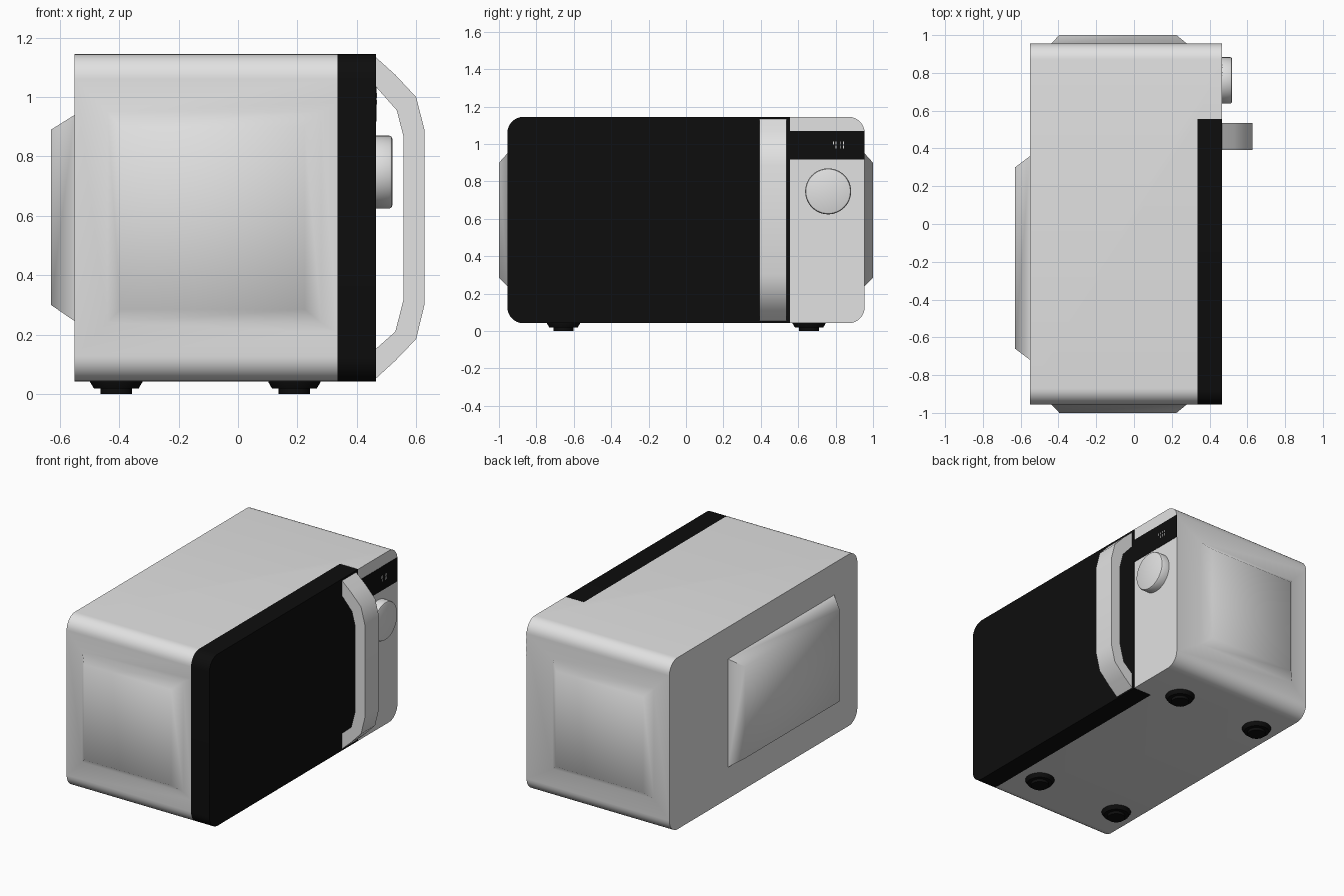
import bpy, bmesh, math
from mathutils import Vector

if "Cube" in bpy.data.objects:
    bpy.data.objects.remove(bpy.data.objects["Cube"])


def material(name, col):
    m = bpy.data.materials.new(name)
    m.diffuse_color = (*col, 1)
    m.use_nodes = True
    m.node_tree.nodes["Principled BSDF"].inputs["Base Color"].default_value = m.diffuse_color
    return m


SILVER = material("silver", (0.76, 0.76, 0.76))
BLACK = material("black", (0.004, 0.004, 0.004))
WHITE = material("display white", (0.9, 0.9, 0.9))


def finish(bm, name, mat, angle=50):
    bmesh.ops.recalc_face_normals(bm, faces=bm.faces)
    me = bpy.data.meshes.new(name)
    bm.to_mesh(me)
    bm.free()
    ob = bpy.data.objects.new(name, me)
    bpy.context.collection.objects.link(ob)
    me.materials.append(mat)
    smooth(ob, angle)
    return ob


def smooth(ob, angle):
    bpy.ops.object.select_all(action='DESELECT')
    ob.select_set(True)
    bpy.context.view_layer.objects.active = ob
    bpy.ops.object.shade_smooth_by_angle(angle=math.radians(angle))


def prism(points, offset):
    """Extrude a closed 3D outline by a vector."""
    bm = bmesh.new()
    face = bm.faces.new([bm.verts.new(p) for p in points])
    ext = bmesh.ops.extrude_face_region(bm, geom=[face], use_keep_orig=True)
    bmesh.ops.translate(bm, vec=offset, verts=[v for v in ext['geom'] if isinstance(v, bmesh.types.BMVert)])
    bmesh.ops.recalc_face_normals(bm, faces=bm.faces)
    return bm


def box(name, lo, hi, mat):
    pts = [(lo[0], y, z) for y, z in ((lo[1], lo[2]), (hi[1], lo[2]), (hi[1], hi[2]), (lo[1], hi[2]))]
    return finish(prism(pts, (hi[0] - lo[0], 0, 0)), name, mat)


def rounded(x, y0, y1, z0, z1, r, left=True, right=True, n=8):
    """Rectangle in the YZ plane with chosen sides rounded."""
    pts = []
    for y, z, sy, sz, a0, on in ((y1, z1, -1, -1, 0, right), (y0, z1, 1, -1, 90, left),
                                 (y0, z0, 1, 1, 180, left), (y1, z0, -1, 1, 270, right)):
        if not on:
            pts.append((x, y, z))
            continue
        for i in range(n + 1):
            a = math.radians(a0 + 90 * i / n)
            pts.append((x, y + sy * r + r * math.cos(a), z + sz * r + r * math.sin(a)))
    return pts


def lathe(name, profile, loc, axis, mat, n=40):
    """Revolve (radius, height) points; the ends are capped."""
    bm = bmesh.new()
    rings = []
    for r, h in profile:
        ring = []
        for i in range(n):
            a = 2 * math.pi * i / n
            c, s = r * math.cos(a), r * math.sin(a)
            p = Vector((h, c, s)) if axis == 'X' else Vector((c, s, h))
            ring.append(bm.verts.new(p + Vector(loc)))
        rings.append(ring)
    for a, b in zip(rings, rings[1:]):
        for i in range(n):
            bm.faces.new((a[i], a[(i + 1) % n], b[(i + 1) % n], b[i]))
    bm.faces.new(rings[0])
    bm.faces.new(rings[-1])
    return finish(bm, name, mat, 35)


# Case with raised side pads, inset from the two flat side walls
BACK, STEP, FRONT = -0.55, 0.335, 0.465
bm = prism(rounded(BACK, -0.955, 0.955, 0.042, 1.145, 0.085), (FRONT - BACK, 0, 0))
for s in (-1, 1):
    wall = max((f for f in bm.faces if f.normal.y * s > 0.999), key=lambda f: f.calc_area())
    for x0, x1, z0, z1, y in ((-0.44, 0.28, 0.24, 0.95, 0.955), (-0.395, 0.225, 0.285, 0.90, 1.0)):
        bmesh.ops.inset_individual(bm, faces=[wall], thickness=0.03)
        c = wall.calc_center_median()
        for v in wall.verts:
            v.co = (x0 if v.co.x < c.x else x1, s * y, z0 if v.co.z < c.z else z1)
case = finish(bm, "case", SILVER)

# Cut the step that the door sits in
cutter = box("door_cutter", (STEP, -1.3, -0.2), (0.8, 0.557, 1.4), SILVER)
cutter.hide_render = True
mod = case.modifiers.new("door_step", 'BOOLEAN')
mod.operation = 'DIFFERENCE'
mod.solver = 'EXACT'
mod.object = cutter
bpy.context.view_layer.objects.active = case
bpy.ops.object.modifier_apply(modifier=mod.name)
bpy.data.objects.remove(cutter, do_unlink=True)
smooth(case, 50)

# Raised pad on the back
bm = bmesh.new()
loops = []
for x, y0, y1, z0, z1 in ((BACK, -0.72, 0.36, 0.245, 0.94), (-0.63, -0.66, 0.30, 0.30, 0.89)):
    loops.append([bm.verts.new((x, y, z)) for y, z in ((y0, z0), (y1, z0), (y1, z1), (y0, z1))])
for i in range(4):
    j = (i + 1) % 4
    bm.faces.new((loops[0][i], loops[0][j], loops[1][j], loops[1][i]))
bm.faces.new(loops[1])
bm.faces.new(loops[0][::-1])
finish(bm, "back_pad", SILVER, 60)

# Door, rounded only on its hinge side
finish(prism(rounded(STEP, -0.955, 0.555, 0.042, 1.145, 0.085, right=False), (FRONT - STEP, 0, 0)),
       "door", BLACK)

# Door handle
outer = [(0.46, 1.138), (0.53, 1.075), (0.60, 1.0), (0.628, 0.89),
         (0.628, 0.30), (0.60, 0.185), (0.53, 0.112), (0.46, 0.048)]
inner = [(0.46, 0.148), (0.53, 0.21), (0.558, 0.32),
         (0.558, 0.865), (0.535, 0.955), (0.46, 1.04)]
finish(prism([(x, 0.393, z) for x, z in outer + inner], (0, 0.143, 0)), "handle", SILVER, 40)

# Display strip and its tiny lit segments
box("display", (FRONT - 0.003, 0.55, 0.917), (FRONT + 0.002, 0.955, 1.07), BLACK)
for i, y in enumerate((0.785, 0.80, 0.825, 0.84)):
    for k, z in enumerate((0.975, 0.997)):
        if (i, k) != (0, 0):
            box("display_segment", (FRONT, y, z), (FRONT + 0.004, y + 0.005, z + 0.016), WHITE)

# Control knob
lathe("knob", [(0.123, 0), (0.123, 0.045), (0.119, 0.052), (0.112, 0.055)],
      (FRONT, 0.76, 0.747), 'X', SILVER, 48)

# Feet
for x in (-0.41, 0.19):
    for y in (-0.655, 0.658):
        lathe("foot", [(0.053, 0), (0.053, 0.018), (0.075, 0.018), (0.088, 0.04), (0.088, 0.045)],
              (x, y, 0), 'Z', BLACK, 32)
